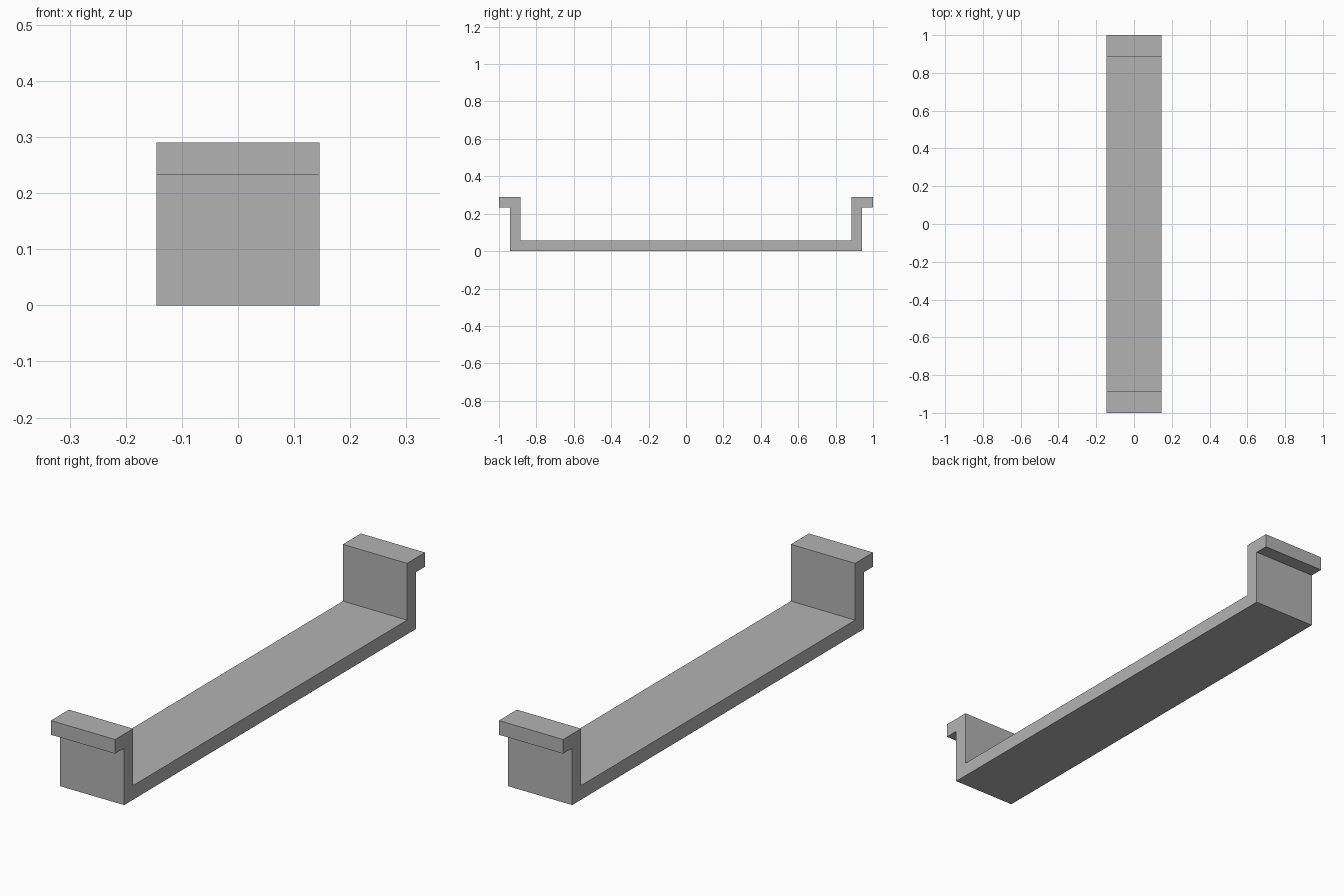
import bpy
import bmesh

# Remove the default cube
cube = bpy.data.objects.get("Cube")
if cube:
    bpy.data.objects.remove(cube, do_unlink=True)

# Plain grey material
GREY = (0.45, 0.45, 0.45, 1.0)
grey = bpy.data.materials.new("plain grey")
grey.use_nodes = True
grey.diffuse_color = GREY
grey.node_tree.nodes["Principled BSDF"].inputs["Base Color"].default_value = GREY

WIDTH = 0.29
HEIGHT = 0.29
WALL = 0.058
LENGTH = 2.0


def extrude_profile(name, profile, width, material):
    """Extrude a closed (y, z) outline along x, centred on x = 0."""
    bm = bmesh.new()
    face = bm.faces.new([bm.verts.new((-width / 2, y, z)) for y, z in profile])
    result = bmesh.ops.extrude_face_region(bm, geom=[face])
    moved = [v for v in result["geom"] if isinstance(v, bmesh.types.BMVert)]
    bmesh.ops.translate(bm, verts=moved, vec=(width, 0, 0))
    bmesh.ops.recalc_face_normals(bm, faces=bm.faces)
    mesh = bpy.data.meshes.new(name)
    bm.to_mesh(mesh)
    bm.free()
    mesh.materials.append(material)
    obj = bpy.data.objects.new(name, mesh)
    bpy.context.collection.objects.link(obj)
    return obj


# Half outline: underside, outer wall, lip, inner wall, floor
tip = LENGTH / 2
outer = tip - WALL
inner = outer - WALL
half = [
    (outer, 0),
    (outer, HEIGHT - WALL),
    (tip, HEIGHT - WALL),
    (tip, HEIGHT),
    (inner, HEIGHT),
    (inner, WALL),
]

# Mirror the outline to the other end and extrude it as one bracket
outline = half + [(-y, z) for y, z in reversed(half)]
extrude_profile("flanged_bracket", outline, WIDTH, grey)
